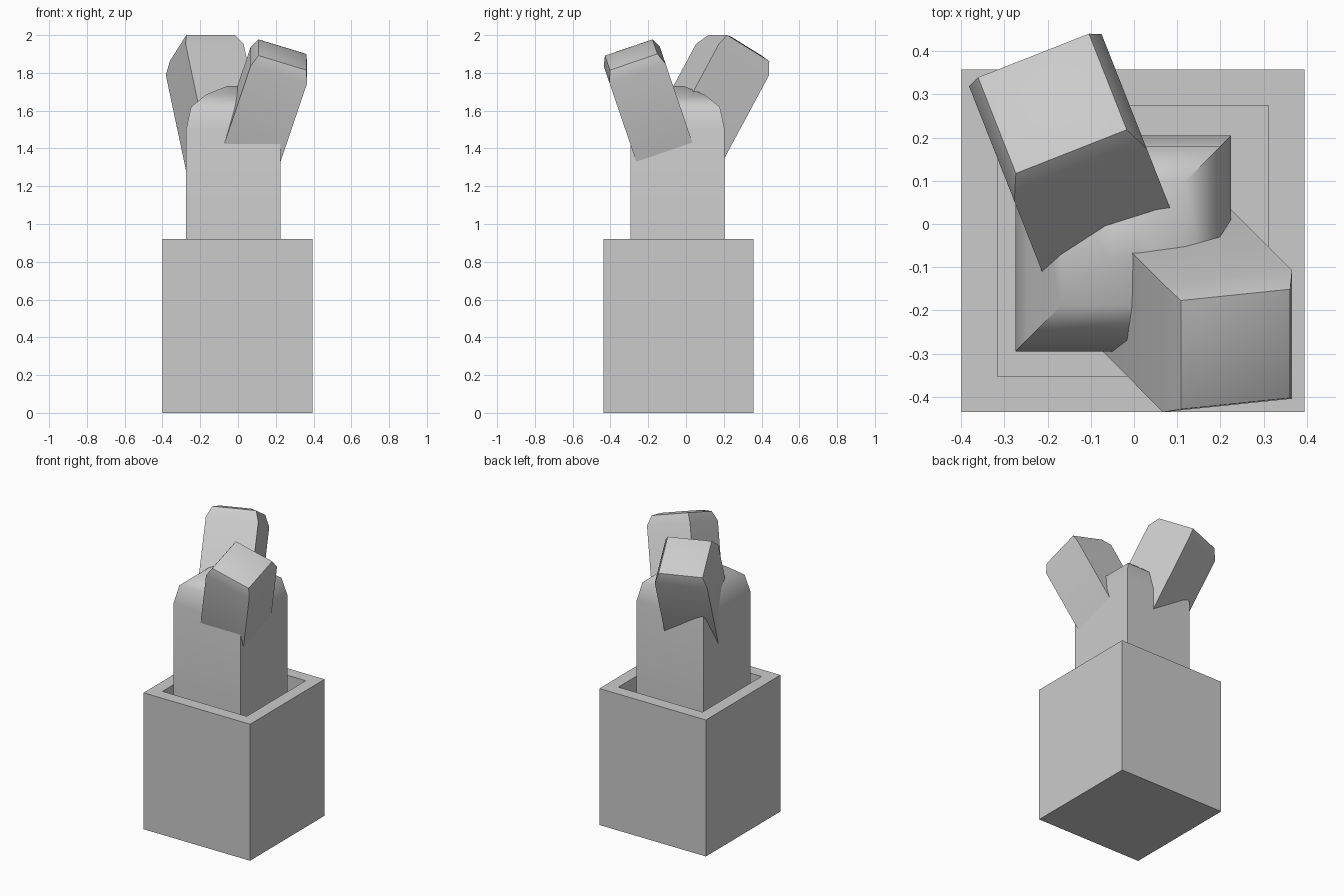
import bpy, bmesh
from math import radians
from mathutils import Matrix, Vector

if "Cube" in bpy.data.objects:
    bpy.data.objects.remove(bpy.data.objects["Cube"])


def square_stack(name, rings, matrix=Matrix(), smooth=True):
    """Closed solid from square sections: rings of (half_width, height)."""
    bm = bmesh.new()
    loops = []
    for h, z in rings:
        loops.append([bm.verts.new((sx * h, sy * h, z))
                      for sx, sy in ((-1, -1), (1, -1), (1, 1), (-1, 1))])
    bm.faces.new(loops[0][::-1])
    for a, b in zip(loops, loops[1:]):
        for i in range(4):
            j = (i + 1) % 4
            bm.faces.new((a[i], a[j], b[j], b[i]))
    bm.faces.new(loops[-1])
    me = bpy.data.meshes.new(name)
    bm.to_mesh(me)
    bm.free()
    ob = bpy.data.objects.new(name, me)
    bpy.context.collection.objects.link(ob)
    ob.matrix_world = matrix
    if smooth:
        bpy.ops.object.select_all(action='DESELECT')
        ob.select_set(True)
        bpy.context.view_layer.objects.active = ob
        bpy.ops.object.shade_smooth_by_angle(angle=radians(40))
    return ob


def arm(name, half, top_half, drop, length, top, rotation):
    """Tilted square arm whose origin is the centre of its tip."""
    rings = [(half, -length), (half, -drop), (top_half, 0), (top_half * 0.7, 0.012)]
    return square_stack(name, rings, Matrix.Translation(Vector(top)) @ rotation)


# Square pot: outer walls, rim, recessed soil floor
square_stack("pot", [(0.397, 0), (0.397, 0.92), (0.314, 0.92), (0.314, 0.78)],
             Matrix.Translation((-0.002, -0.039, 0)), smooth=False)

# Cactus trunk with a rounded crown
square_stack("cactus_trunk",
             [(0.25, 0.77), (0.25, 1.5), (0.224, 1.62), (0.144, 1.685), (0.033, 1.73)],
             Matrix.Translation((-0.025, -0.045, 0)))

# Back left arm
arm("back_arm", 0.165, 0.138, 0.07, 0.72, (-0.189, 0.279, 1.931),
    Matrix.Rotation(radians(21.5), 4, 'Z') @ Matrix.Rotation(radians(-30), 4, 'X'))

# Front right arm
arm("front_arm", 0.157, 0.133, 0.06, 0.66, (0.235, -0.29, 1.896),
    Matrix.Rotation(radians(18.8), 4, 'X') @ Matrix.Rotation(radians(17.8), 4, 'Y'))
